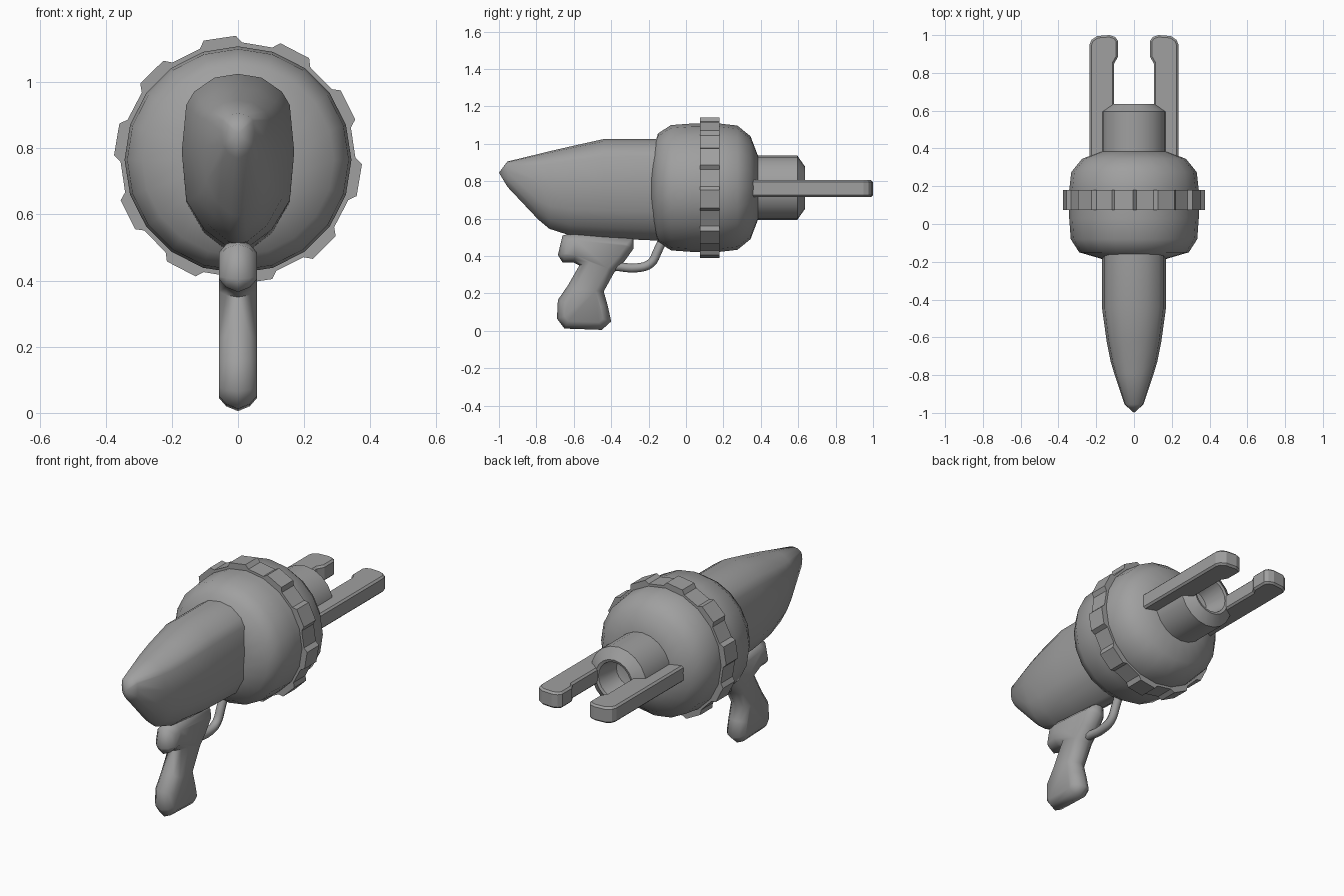
import bpy
import bmesh
import math
from mathutils import Vector

AXIS_Z = 0.765  # height of the drum axis, which runs along y

default_cube = bpy.data.objects.get("Cube")
if default_cube:
    bpy.data.objects.remove(default_cube, do_unlink=True)

grey = bpy.data.materials.new("plain_grey")
grey.use_nodes = True
grey.diffuse_color = (0.35, 0.35, 0.35, 1)
grey.node_tree.nodes["Principled BSDF"].inputs["Base Color"].default_value = grey.diffuse_color


def finish(name, bm, smooth_angle=None):
    """Turn a bmesh into a named, coloured object."""
    bmesh.ops.recalc_face_normals(bm, faces=bm.faces)
    mesh = bpy.data.meshes.new(name)
    bm.to_mesh(mesh)
    bm.free()
    mesh.materials.append(grey)
    obj = bpy.data.objects.new(name, mesh)
    bpy.context.collection.objects.link(obj)
    if smooth_angle:
        smooth(obj, smooth_angle)
    return obj


def smooth(obj, degrees):
    bpy.ops.object.select_all(action="DESELECT")
    obj.select_set(True)
    bpy.context.view_layer.objects.active = obj
    bpy.ops.object.shade_smooth_by_angle(angle=math.radians(degrees))


def loft(name, rings, start_tip, end_tip, smooth_angle):
    """Skin a list of closed rings and close both ends to a point."""
    bm = bmesh.new()
    loops = [[bm.verts.new(p) for p in ring] for ring in rings]
    count = len(loops[0])
    tips = [bm.verts.new(start_tip), bm.verts.new(end_tip)]
    for i in range(count):
        j = (i + 1) % count
        for a, b in zip(loops, loops[1:]):
            bm.faces.new((a[i], a[j], b[j], b[i]))
        for loop, tip in zip((loops[0], loops[-1]), tips):
            bm.faces.new((loop[i], loop[j], tip))
    return finish(name, bm, smooth_angle)


def polar(radius, angle, y):
    return (radius * math.cos(angle), y, AXIS_Z + radius * math.sin(angle))


def lathe(name, profile, y_start, y_end, sides, smooth_angle):
    """Spin a (radius, y) profile around the drum axis."""
    rings = [[polar(r, math.tau * i / sides, y) for i in range(sides)] for r, y in profile]
    return loft(name, rings, (0, y_start, AXIS_Z), (0, y_end, AXIS_Z), smooth_angle)


def prism(name, outline, offset):
    """Extrude a flat outline by an offset."""
    bm = bmesh.new()
    face = bm.faces.new([bm.verts.new(p) for p in outline])
    result = bmesh.ops.extrude_face_region(bm, geom=[face])
    moved = [v for v in result["geom"] if isinstance(v, bmesh.types.BMVert)]
    bmesh.ops.translate(bm, verts=moved, vec=Vector(offset))
    return finish(name, bm)


# Round drum and the hollow nozzle behind it
drum_profile = [(0.17, -0.185), (0.29, -0.15), (0.335, -0.08), (0.343, 0.03),
                (0.343, 0.18), (0.332, 0.275), (0.275, 0.345), (0.17, 0.385)]
lathe("drum", drum_profile, -0.2, 0.39, 20, 50)
nozzle_profile = [(0.172, 0.3), (0.172, 0.595), (0.115, 0.635), (0.1, 0.63), (0.08, 0.5)]
lathe("rear_nozzle", nozzle_profile, 0.3, 0.48, 20, 40)

# Toothed ring around the drum
TEETH = 10
tooth_shape = [(0.355, 10.5), (0.375, 7.5), (0.375, -7.5), (0.355, -10.5)]
ring_outline = []
for tooth in range(TEETH):
    for radius, spread in tooth_shape:
        angle = math.radians(98.5 + spread) - math.tau * tooth / TEETH
        ring_outline.append(polar(radius, angle, 0.075))
prism("toothed_ring", ring_outline, (0, 0.105, 0))

# Tapered snout: one half section, mirrored and scaled at each station
half_section = [(0, 1), (0.42, 0.95), (0.78, 0.77), (0.92, 0.6), (1, 0),
                (0.92, -0.5), (0.6, -0.8), (0.2, -0.97)]
section = half_section + [(0, -1)] + [(-x, z) for x, z in half_section[:0:-1]]
# y, half width, top, middle, bottom
stations = [(-0.955, 0.05, 0.905, 0.85, 0.77), (-0.79, 0.105, 0.945, 0.8, 0.595),
            (-0.73, 0.123, 0.96, 0.79, 0.545), (-0.62, 0.145, 0.985, 0.79, 0.51),
            (-0.44, 0.17, 1.025, 0.79, 0.495), (-0.1, 0.17, 1.025, 0.79, 0.48)]
snout_rings = [[(w * x, y, mid + z * (top - mid if z > 0 else mid - bottom)) for x, z in section]
               for y, w, top, mid, bottom in stations]
loft("snout", snout_rings, (0, -1, 0.845), (0, -0.1, 0.79), 45)

# Two flat prongs with a hooked inner tip
prong_outline = [(0.105, 0.33), (0.235, 0.33), (0.235, 0.95), (0.225, 0.975), (0.195, 0.995),
                 (0.13, 1), (0.1, 0.99), (0.085, 0.97), (0.085, 0.885), (0.105, 0.85)]
for side, label in ((1, "left"), (-1, "right")):
    prong = prism(label + "_prong", [(side * x, y, 0.715) for x, y in prong_outline], (0, 0, 0.09))
    bevel = prong.modifiers.new("soft_edges", "BEVEL")
    bevel.width = 0.01
    bevel.segments = 1
    bevel.limit_method = "ANGLE"
    bevel.angle_limit = math.radians(50)

# Pistol grip: side outline inset twice towards the cheek, then mirrored
grip_outline = [(-0.66, 0.51), (-0.59, 0.525), (-0.28, 0.5), (-0.28, 0.44), (-0.33, 0.37),
                (-0.385, 0.31), (-0.44, 0.21), (-0.42, 0.14), (-0.4, 0.05), (-0.45, 0.005),
                (-0.65, 0.012), (-0.69, 0.065), (-0.685, 0.165), (-0.63, 0.245),
                (-0.57, 0.35), (-0.6, 0.365), (-0.66, 0.365), (-0.685, 0.405)]
bm = bmesh.new()
cheek = bm.faces.new([bm.verts.new((0, y, z)) for y, z in grip_outline])
cheek.normal_update()
if cheek.normal.x < 0:
    cheek.normal_flip()
for thickness, depth in ((0.015, 0.036), (0.025, 0.022)):
    bmesh.ops.inset_individual(bm, faces=[cheek], thickness=thickness, depth=depth,
                               use_even_offset=True)
copy = bmesh.ops.duplicate(bm, geom=bm.verts[:] + bm.edges[:] + bm.faces[:])["geom"]
for vert in copy:
    if isinstance(vert, bmesh.types.BMVert):
        vert.co.x *= -1
bmesh.ops.remove_doubles(bm, verts=bm.verts, dist=0.0005)
finish("grip", bm, 60)

# Trigger guard: a bent tube from grip to drum
guard_path = [(-0.38, 0.345), (-0.26, 0.337), (-0.19, 0.36), (-0.15, 0.43), (-0.11, 0.52)]
curve = bpy.data.curves.new("trigger_guard", "CURVE")
curve.dimensions = "3D"
curve.bevel_depth = 0.024
curve.bevel_resolution = 2
curve.resolution_u = 4
curve.use_fill_caps = True
spline = curve.splines.new("BEZIER")
spline.bezier_points.add(len(guard_path) - 1)
for point, (y, z) in zip(spline.bezier_points, guard_path):
    point.co = (0, y, z)
    point.handle_left_type = point.handle_right_type = "AUTO"
curve.materials.append(grey)
guard = bpy.data.objects.new("trigger_guard", curve)
bpy.context.collection.objects.link(guard)
